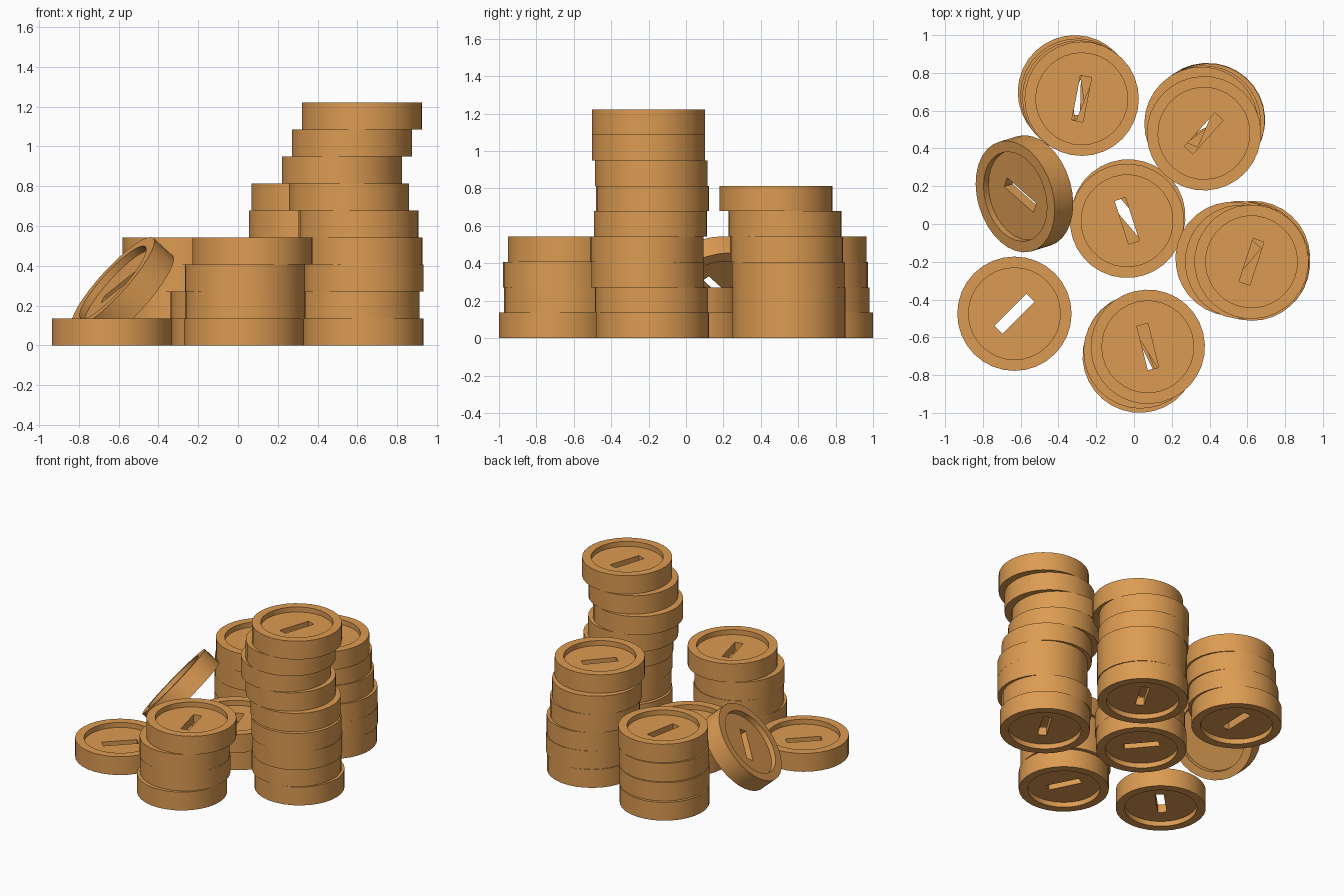
import bpy, bmesh, random
from math import sin, cos, pi, radians
from mathutils import Matrix

cube = bpy.data.objects.get("Cube")
if cube:
    bpy.data.objects.remove(cube, do_unlink=True)

random.seed(4)
SIDES = 32
RADIUS, RECESS_RADIUS = 0.3025, 0.243
THICK, RECESS = 0.1357, 0.037
SLOT_LENGTH, SLOT_WIDTH = 0.24, 0.06

# Single bronze colour
bronze = bpy.data.materials.new("bronze")
color = (0.72, 0.33, 0.085, 1)
bronze.use_nodes = True
bronze.diffuse_color = color
bronze.node_tree.nodes["Principled BSDF"].inputs["Base Color"].default_value = color


def ring(bm, radius, z):
    return [bm.verts.new((radius * cos(2 * pi * i / SIDES),
                          radius * sin(2 * pi * i / SIDES), z))
            for i in range(SIDES)]


def slot_loop(bm, z):
    corners = ((-1, -1), (1, -1), (1, 1), (-1, 1))
    return [bm.verts.new((sx * SLOT_LENGTH / 2, sy * SLOT_WIDTH / 2, z))
            for sx, sy in corners]


def bridge(bm, a, b, smooth=False):
    n = len(a)
    for i in range(n):
        j = (i + 1) % n
        bm.faces.new((a[i], a[j], b[j], b[i])).smooth = smooth


def loop_edges(bm, loop):
    edges = []
    for a, b in zip(loop, loop[1:] + loop[:1]):
        edges.append(bm.edges.get((a, b)) or bm.edges.new((a, b)))
    return edges


def make_coin_mesh():
    """Round coin, recessed on both sides, with a slot cut right through."""
    bm = bmesh.new()
    half, floor_z = THICK / 2, THICK / 2 - RECESS
    outer, slots = [], []
    for side in (-1, 1):
        rim = ring(bm, RADIUS, side * half)
        lip = ring(bm, RECESS_RADIUS, side * half)
        floor = ring(bm, RECESS_RADIUS, side * floor_z)
        slot = slot_loop(bm, side * floor_z)
        bridge(bm, rim, lip)
        bridge(bm, lip, floor, smooth=True)
        # Recessed floor around the slot opening
        bmesh.ops.triangle_fill(bm, use_beauty=True,
                                edges=loop_edges(bm, floor) + loop_edges(bm, slot))
        outer.append(rim)
        slots.append(slot)
    bridge(bm, *outer, smooth=True)
    bridge(bm, *slots)
    bmesh.ops.recalc_face_normals(bm, faces=bm.faces[:])
    mesh = bpy.data.meshes.new("slotted_coin")
    bm.to_mesh(mesh)
    bm.free()
    mesh.materials.append(bronze)
    return mesh


coin_mesh = make_coin_mesh()


def add_coin(name, matrix):
    obj = bpy.data.objects.new(name, coin_mesh)
    bpy.context.collection.objects.link(obj)
    obj.matrix_world = matrix


def add_stack(name, angle, centres):
    """Stack coins from the ground up; the top coin's slot points at angle."""
    for level, (x, y) in enumerate(centres):
        top = level == len(centres) - 1
        turn = angle if top else angle + random.choice((-1, 1)) * random.uniform(8, 25)
        add_coin(f"{name}_coin_{level + 1}",
                 Matrix.Translation((x, y, THICK * (level + 0.5)))
                 @ Matrix.Rotation(radians(turn), 4, 'Z'))


# Upright stacks
add_stack("tall_stack", 72, [
    (.63, -.18), (.61, -.185), (.63, -.205), (.625, -.21), (.605, -.19),
    (.558, -.18), (.522, -.185), (.572, -.2), (.622, -.2)])
add_stack("back_left_stack", 48, [
    (.385, .55), (.392, .55), (.39, .547), (.37, .537), (.357, .53), (.37, .48)])
add_stack("back_right_stack", 79, [
    (-.313, .697), (-.3, .68), (-.29, .67), (-.277, .663)])
add_stack("front_stack", 104, [
    (.03, -.697), (.037, -.67), (.035, -.675), (.073, -.65)])
add_stack("centre_stack", 108, [(-.03, .04), (-.037, .017)])
add_stack("single", 45, [(-.633, -.475)])

# Coin leaning against the centre stack
add_coin("leaning_coin",
         Matrix.Translation((-.58, .16, .272))
         @ Matrix.Rotation(radians(17), 4, 'Z')
         @ Matrix.Rotation(radians(-49), 4, 'Y')
         @ Matrix.Rotation(radians(-47), 4, 'Z'))
